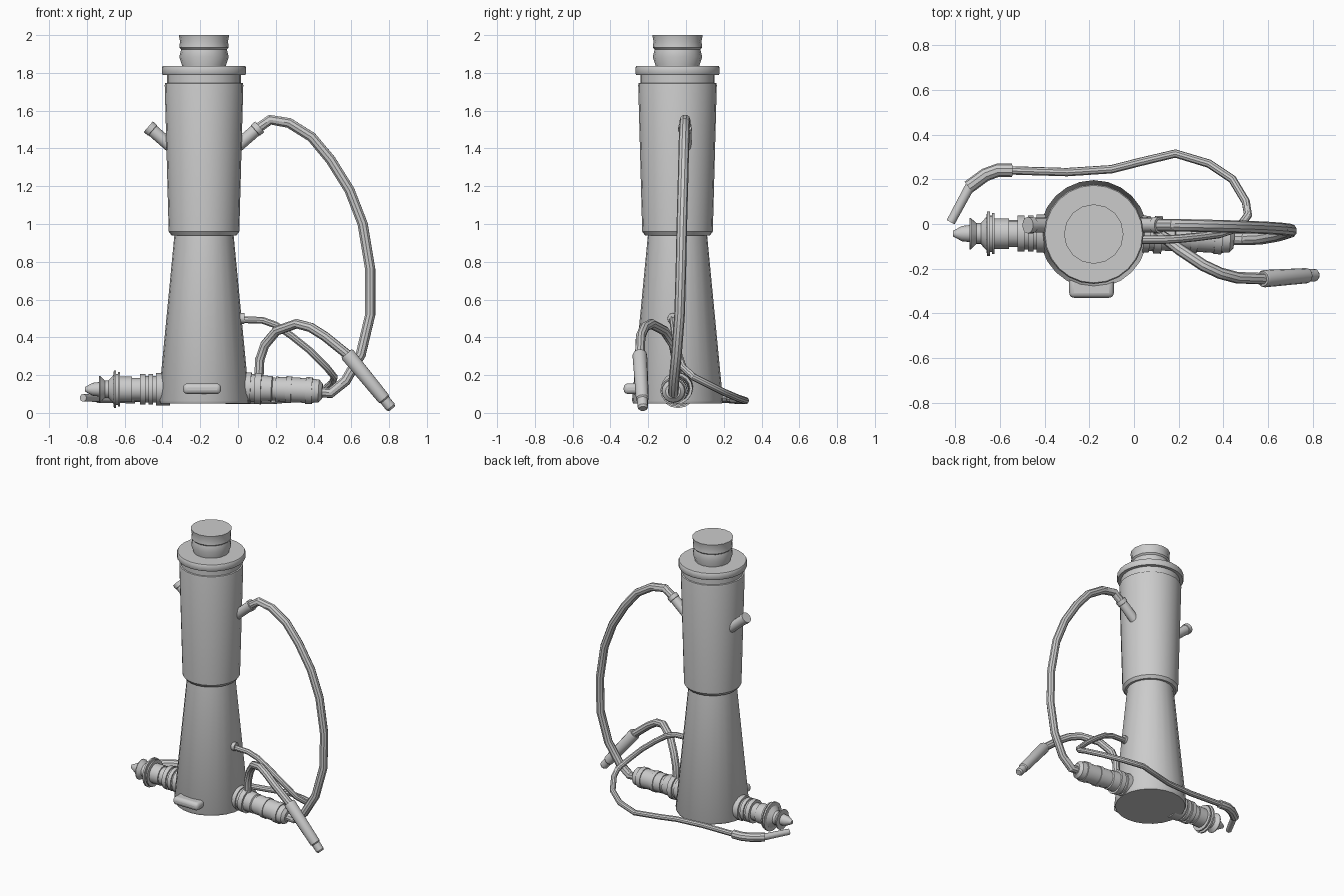
import bpy, bmesh, math
from mathutils import Vector


def smooth(obj):
    bpy.ops.object.select_all(action='DESELECT')
    obj.select_set(True)
    bpy.context.view_layer.objects.active = obj
    bpy.ops.object.shade_smooth_by_angle(angle=math.radians(32))


def lathe(name, origin, direction, profile, sides=16):
    """Closed solid of revolution; profile holds (distance along axis, radius)."""
    rot = Vector(direction).to_track_quat('Z', 'Y')
    bm = bmesh.new()
    rings = []
    for d, r in profile:
        ring = []
        for i in range(sides):
            a = 2 * math.pi * i / sides
            p = Vector((r * math.cos(a), r * math.sin(a), d))
            ring.append(bm.verts.new(rot @ p + Vector(origin)))
        rings.append(ring)
    for a, b in zip(rings, rings[1:]):
        for i in range(sides):
            j = (i + 1) % sides
            bm.faces.new((a[i], a[j], b[j], b[i]))
    bm.faces.new(rings[0][::-1])
    bm.faces.new(rings[-1])
    mesh = bpy.data.meshes.new(name)
    bm.to_mesh(mesh)
    bm.free()
    obj = bpy.data.objects.new(name, mesh)
    bpy.context.collection.objects.link(obj)
    smooth(obj)
    return obj


def rod(name, start, end, profile, sides=12):
    """Lathe between two points; profile distances are fractions of the length."""
    v = Vector(end) - Vector(start)
    return lathe(name, start, v, [(t * v.length, r) for t, r in profile], sides)


def hose(name, points, radius):
    """Round tube along a path."""
    curve = bpy.data.curves.new(name, 'CURVE')
    curve.dimensions = '3D'
    curve.bevel_depth = radius
    curve.bevel_resolution = 3
    curve.use_fill_caps = True
    spline = curve.splines.new('POLY')
    spline.points.add(len(points) - 1)
    for sp, p in zip(spline.points, points):
        sp.co = (*p, 1)
    obj = bpy.data.objects.new(name, curve)
    bpy.context.collection.objects.link(obj)
    bpy.ops.object.select_all(action='DESELECT')
    obj.select_set(True)
    bpy.context.view_layer.objects.active = obj
    bpy.ops.object.convert(target='MESH')
    smooth(bpy.context.object)


CX, CY = -0.18, -0.045
UP = (0, 0, 1)

# Main body: tapered base, upper barrel with flange, top cap
lathe("tapered_base", (CX, CY, 0), UP,
      [(0.05, 0.234), (0.065, 0.241), (0.96, 0.155)], 24)
lathe("upper_barrel", (CX, CY, 0), UP,
      [(0.94, 0.172), (0.96, 0.187), (1.735, 0.208), (1.745, 0.206),
       (1.747, 0.197), (1.79, 0.197), (1.79, 0.219), (1.797, 0.223),
       (1.828, 0.223), (1.836, 0.218)], 24)
lathe("top_cap", (CX, CY, 0), UP,
      [(1.83, 0.116), (1.84, 0.116), (1.885, 0.131), (1.925, 0.121),
       (1.935, 0.131), (1.965, 0.127), (2.0, 0.133)], 16)

# Angled spouts on both sides of the barrel
for name, end in (("left_spout", (-0.475, -0.005, 1.515)),
                  ("right_spout", (0.115, -0.005, 1.515))):
    s = 1 if end[0] > CX else -1
    rod(name, (CX + s * 0.14, -0.005, 1.38), end,
        [(0, 0.033), (0.85, 0.033), (0.86, 0.037), (1, 0.037)])

# Front foot plate
bpy.ops.mesh.primitive_cube_add(size=1, location=(-0.19, -0.28, 0.128))
plate = bpy.context.object
plate.name = "front_plate"
plate.scale = (0.2, 0.1, 0.056)
bpy.ops.object.transform_apply(location=False, rotation=False, scale=True)
bev = plate.modifiers.new("round_edges", 'BEVEL')
bev.width = 0.022
bev.segments = 3
smooth(plate)

# Left coupler: rings, flange, waisted cone and pointed nozzle
lathe("left_coupler", (-0.36, -0.043, 0.125), (-1, 0, 0),
      [(0, 0.085), (0.075, 0.085), (0.075, 0.07), (0.09, 0.07),
       (0.09, 0.08), (0.115, 0.08), (0.115, 0.07), (0.13, 0.07),
       (0.13, 0.08), (0.16, 0.08), (0.16, 0.06), (0.2, 0.06),
       (0.2, 0.068), (0.265, 0.068), (0.265, 0.092), (0.275, 0.092),
       (0.275, 0.082), (0.285, 0.082), (0.285, 0.1), (0.297, 0.1),
       (0.3, 0.075), (0.325, 0.047), (0.345, 0.047), (0.37, 0.07),
       (0.375, 0.07), (0.376, 0.038), (0.41, 0.034), (0.45, 0.012)], 16)

# Right coupler: collar rings and rounded socket
lathe("right_coupler", (0.0, -0.042, 0.135), (0.44, -0.026, -0.02),
      [(0, 0.082), (0.07, 0.082), (0.07, 0.074), (0.09, 0.074),
       (0.09, 0.084), (0.125, 0.084), (0.125, 0.07), (0.18, 0.068),
       (0.185, 0.06), (0.2, 0.06), (0.2, 0.066), (0.255, 0.066),
       (0.255, 0.071), (0.285, 0.071), (0.285, 0.066), (0.36, 0.066),
       (0.36, 0.071), (0.395, 0.071), (0.395, 0.064), (0.43, 0.06),
       (0.448, 0.04)], 16)

# Large hose from the spout down to the right coupler
hose("large_hose", [
    (0.09, -0.005, 1.495), (0.17, -0.005, 1.552), (0.27, -0.007, 1.535),
    (0.39, -0.01, 1.46), (0.49, -0.013, 1.34), (0.59, -0.017, 1.18),
    (0.66, -0.022, 1.0), (0.7, -0.027, 0.76), (0.7, -0.034, 0.52),
    (0.65, -0.05, 0.31), (0.57, -0.064, 0.17), (0.49, -0.067, 0.105),
    (0.42, -0.066, 0.11)], 0.028)

# Grip cable with handle
hose("grip_cable", [
    (0.11, -0.05, 0.17), (0.115, -0.05, 0.28), (0.142, -0.065, 0.36),
    (0.205, -0.115, 0.435), (0.31, -0.185, 0.472), (0.385, -0.22, 0.452),
    (0.46, -0.24, 0.405), (0.59, -0.245, 0.30)], 0.026)
rod("grip_handle", (0.575, -0.245, 0.315), (0.815, -0.228, 0.022),
    [(0, 0.034), (0.03, 0.039), (0.82, 0.034), (0.84, 0.028),
     (0.97, 0.028), (1, 0.02)])

# Thin cable around the back, with sleeve, probe and socket ring
rod("cable_socket", (-0.02, -0.07, 0.5), (0.035, -0.07, 0.5),
    [(0, 0.03), (1, 0.028)])
hose("thin_cable", [
    (-0.02, -0.07, 0.495), (0.13, -0.07, 0.49), (0.2, -0.066, 0.465),
    (0.28, -0.058, 0.41), (0.38, -0.045, 0.33), (0.47, -0.015, 0.24),
    (0.51, 0.04, 0.19), (0.5, 0.1, 0.16), (0.44, 0.2, 0.11),
    (0.335, 0.27, 0.08), (0.185, 0.315, 0.065), (0.025, 0.277, 0.065),
    (-0.1, 0.245, 0.068), (-0.3, 0.232, 0.072), (-0.56, 0.24, 0.078)], 0.019)
hose("probe_sleeve", [(-0.545, 0.24, 0.078), (-0.61, 0.24, 0.08),
                      (-0.665, 0.22, 0.08), (-0.74, 0.165, 0.08)], 0.03)
rod("probe_tip", (-0.73, 0.175, 0.08), (-0.82, 0.008, 0.08),
    [(0, 0.022), (1, 0.02)])
